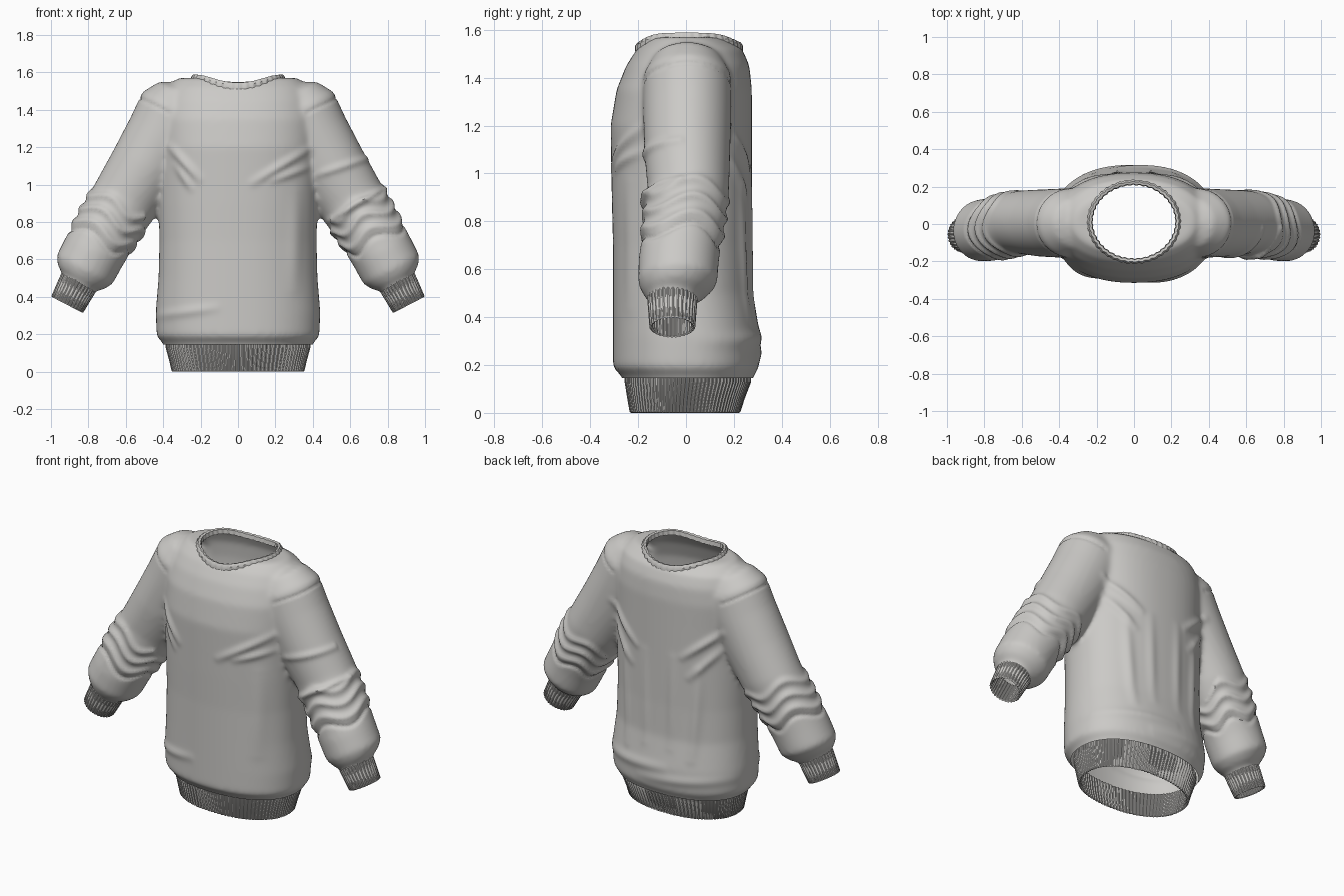
import bpy, bmesh, math
from mathutils import Vector

if "Cube" in bpy.data.objects:
    bpy.data.objects.remove(bpy.data.objects["Cube"])

wool = bpy.data.materials.new("light grey wool")
wool.use_nodes = True
colour = (0.60, 0.59, 0.57, 1)
wool.diffuse_color = colour
bsdf = wool.node_tree.nodes["Principled BSDF"]
bsdf.inputs["Base Color"].default_value = colour
bsdf.inputs["Roughness"].default_value = 0.8

AXIS = Vector((0.46, 0, -0.888)).normalized()   # left sleeve direction
ACROSS = Vector((-AXIS.z, 0, AXIS.x))           # outward across the sleeve
DEPTH = Vector((0, 1, 0))


def oval(centre, u, v, a, b, n=64, power=2.0, rib=0.0):
    """Superellipse ring; rib alternates the radius of neighbouring points."""
    pts = []
    for i in range(n):
        t = math.tau * i / n
        c, s = math.cos(t), math.sin(t)
        k = (abs(c) ** power + abs(s) ** power) ** (-1 / power)
        r = rib if i % 4 in (0, 1) else -rib
        pts.append(Vector(centre) + u * c * (k * a + r) + v * s * (k * b + r))
    return pts


def loft(bm, rings, caps=True):
    rows = [[bm.verts.new(p) for p in ring] for ring in rings]
    n = len(rows[0])
    faces = []
    for low, high in zip(rows, rows[1:]):
        for i in range(n):
            j = (i + 1) % n
            faces.append(bm.faces.new((low[i], low[j], high[j], high[i])))
    if caps:
        faces.append(bm.faces.new(rows[0][::-1]))
        faces.append(bm.faces.new(rows[-1]))
    bmesh.ops.recalc_face_normals(bm, faces=faces)


def finish(bm, name):
    mesh = bpy.data.meshes.new(name)
    bm.to_mesh(mesh)
    bm.free()
    mesh.materials.append(wool)
    obj = bpy.data.objects.new(name, mesh)
    bpy.context.collection.objects.link(obj)
    return obj


def select(obj):
    bpy.ops.object.select_all(action="DESELECT")
    obj.select_set(True)
    bpy.context.view_layer.objects.active = obj


def smooth(obj, angle):
    select(obj)
    bpy.ops.object.shade_smooth_by_angle(angle=math.radians(angle))


X = Vector((1, 0, 0))

# Torso: height, half width, front, back
torso = [(0.08, .38, -.25, .26), (0.15, .40, -.265, .28), (0.19, .435, -.305, .305),
         (0.32, .44, -.305, .31), (0.50, .425, -.305, .28), (0.70, .42, -.305, .275),
         (0.90, .425, -.31, .275), (1.20, .43, -.315, .275), (1.35, .43, -.29, .275),
         (1.45, .41, -.25, .265), (1.52, .38, -.205, .235), (1.57, .32, -.15, .16)]
bm = bmesh.new()
loft(bm, [oval((0, (f + b) / 2, z), X, DEPTH, w, (b - f) / 2, power=2.25)
          for z, w, f, b in torso])

# Sleeves: centre x, y, z, half width, half depth
sleeve = [(.27, .005, 1.52, .06, .06), (.29, .005, 1.48, .15, .14), (.33, .005, 1.40, .205, .185),
          (.39, .005, 1.27, .205, .185), (.49, .005, 1.10, .195, .18), (.595, .01, .93, .185, .17),
          (.69, -.01, .78, .175, .168), (.77, -.03, .64, .17, .168), (.82, -.035, .545, .168, .165),
          (.84, -.045, .505, .14, .135), (.85, -.055, .475, .10, .10), (.875, -.06, .43, .095, .095)]
for side in (1, -1):
    mirror = Vector((side, 1, 1))
    loft(bm, [[p * mirror for p in oval((x, y, z), ACROSS, DEPTH, a, b)]
              for x, y, z, a, b in sleeve])
body = finish(bm, "knitted_body")

# Merge torso and sleeves into one soft skin
select(body)
remesh = body.modifiers.new("merge", "REMESH")
remesh.mode = "VOXEL"
remesh.voxel_size = 0.013
soften = body.modifiers.new("soften", "SMOOTH")
soften.factor, soften.iterations = 0.5, 14
for name in ("merge", "soften"):
    bpy.ops.object.modifier_apply(modifier=name)

bm = bmesh.new()
bm.from_mesh(body.data)
bm.normal_update()

# Folds: start x z, end x z, width, height; on the front (-1) or back (1)
folds = [(-1, -.36, 1.20, -.21, 1.03, .022, .016), (-1, -.33, 1.10, -.25, .98, .02, .012),
         (-1, .38, 1.19, .08, 1.01, .022, .014), (-1, .37, 1.09, .18, 1.02, .02, .012),
         (-1, .31, .95, .30, .45, .04, .008), (-1, -.42, .30, -.12, .34, .025, .010),
         (-1, .49, .81, .78, .98, .016, .018), (-1, .42, 1.05, .72, 1.15, .02, .012),
         (1, -.38, 1.20, -.16, 1.02, .022, .015), (1, .38, 1.20, .16, 1.02, .022, .015),
         (1, -.36, 1.08, -.20, .90, .022, .013), (1, .36, 1.08, .20, .90, .022, .013),
         (1, -.25, .95, -.22, .40, .03, .012), (1, .25, .95, .22, .40, .03, .012),
         (1, -.10, 1.0, -.09, .45, .03, .008), (1, .10, 1.0, .09, .45, .03, .008),
         (1, -.40, .28, .10, .24, .03, .010), (1, -.05, .32, .40, .30, .03, .010)]
# Creases round the sleeves: distance along the arm, width, height
creases = [(.035, .008, -.006), (.60, .022, .012), (.68, .02, .014), (.76, .02, .012),
           (.81, .012, -.010)]
shift = {}
for v in bm.verts:
    p, amount = v.co, 0.0
    for face, x0, z0, x1, z1, width, height in folds:
        if v.normal.y * face < 0.1:
            continue
        d = Vector((x1 - x0, z1 - z0))
        q = Vector((p.x - x0, p.z - z0))
        t = min(1, max(0, q.dot(d) / d.length_squared))
        gap = (q - d * t).length / width
        amount += height * math.sin(math.pi * (0.12 + 0.76 * t)) * math.exp(-gap * gap)
    arm = Vector((abs(p.x) - .33, p.y, p.z - 1.40))
    along = arm.dot(AXIS)
    if abs(p.x) > (.37 if along < .3 else .5):
        along += .025 * math.sin(4 * math.atan2(p.y, arm.dot(ACROSS)) + p.x) * min(1, max(0, along * 2))
        for at, width, height in creases:
            amount += height * math.exp(-((along - at) / width) ** 2)
    shift[v] = v.normal * amount
for v, move in shift.items():
    v.co += move

# Open the waist and wrists
def trim(point, normal, keep):
    faces = [f for f in bm.faces if keep(f.calc_center_median())]
    geom = faces + list({e for f in faces for e in f.edges}) + list({v for f in faces for v in f.verts})
    bmesh.ops.bisect_plane(bm, geom=geom, plane_co=point, plane_no=normal, clear_outer=True)


trim((0, 0, .145), (0, 0, -1), lambda c: c.z < .25)
for side in (1, -1):
    trim((.85 * side, 0, .47), (AXIS.x * side, 0, AXIS.z), lambda c: c.x * side > .6)

# Open the neck and round its edge
NECK_Y, NECK_A, NECK_B = .012, .235, .21


def neck_ratio(p):
    return math.hypot(p.x / NECK_A, (p.y - NECK_Y) / NECK_B)


hole = [f for f in bm.faces if f.calc_center_median().z > 1.3 and neck_ratio(f.calc_center_median()) < 1]
bmesh.ops.delete(bm, geom=hole, context="FACES")
rim = [v for v in bm.verts if v.is_boundary and v.co.z > 1.3]
for v in rim:
    r = neck_ratio(v.co)
    v.co.x /= r
    v.co.y = NECK_Y + (v.co.y - NECK_Y) / r

# Collar: ribbed band that follows the rim height
def rim_height(x, y):
    near = sorted(rim, key=lambda v: (v.co.x - x) ** 2 + (v.co.y - y) ** 2)[:8]
    return sum(v.co.z for v in near) / len(near)


heights = [rim_height(p.x, p.y) for p in oval((0, NECK_Y, 0), X, DEPTH, NECK_A, NECK_B, n=160)]
heights = [sum(heights[(i + k) % 160] for k in range(-5, 6)) / 11 for i in range(160)]
band = []
for grow, lift, rib in ((.014, -.018, .002), (.014, .004, .002), (.004, .018, .002),
                        (-.010, .014, .002), (-.014, -.012, .002)):
    ring = oval((0, NECK_Y, lift), X, DEPTH, NECK_A + grow, NECK_B + grow, n=160, rib=rib)
    band.append([p + Vector((0, 0, h)) for p, h in zip(ring, heights)])
smooth(finish(bm, "knitted_body"), 60)
bpy.data.objects.remove(body)
bm = bmesh.new()
loft(bm, band + [band[0]], caps=False)
bmesh.ops.remove_doubles(bm, verts=bm.verts, dist=1e-5)
smooth(finish(bm, "ribbed_collar"), 35)

# Hem: ribbed band with a folded inner wall
bm = bmesh.new()
loft(bm, [oval((0, y, z), X, DEPTH, a, b, n=400, power=2.2, rib=.0025)
          for z, y, a, b in ((.16, .008, .385, .262), (.13, .008, .385, .262), (.06, 0, .366, .243),
                             (.004, -.004, .353, .229), (0, -.004, .347, .223),
                             (.004, -.004, .341, .217), (.06, 0, .353, .231), (.16, .008, .370, .247))],
     caps=False)
smooth(finish(bm, "ribbed_hem"), 35)

# Cuffs: ribbed tubes with a folded inner wall
for side, name in ((1, "left_cuff"), (-1, "right_cuff")):
    bm = bmesh.new()
    base = Vector((.845, -.057, .49))
    loft(bm, [[p * Vector((side, 1, 1)) for p in
               oval(base + AXIS * d, ACROSS, DEPTH, r, r, n=128, rib=.002)]
              for d, r in ((0, .103), (.03, .102), (.145, .094), (.15, .089), (.145, .083), (0, .09))],
         caps=False)
    smooth(finish(bm, name), 35)
